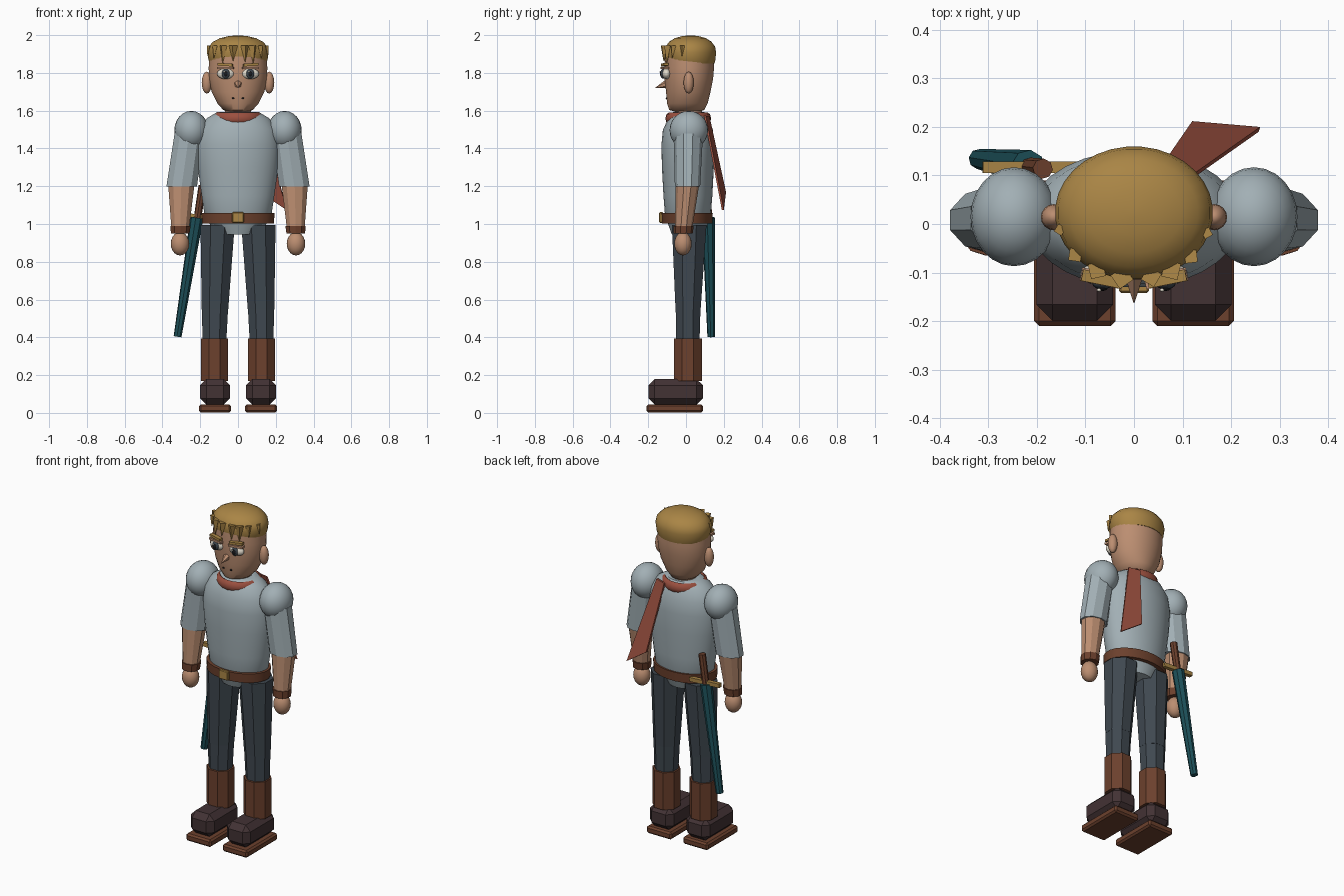
import bpy, bmesh, math
from mathutils import Vector, Matrix

if "Cube" in bpy.data.objects:
    bpy.data.objects.remove(bpy.data.objects["Cube"])

def mat(name, r, g, b):
    m = bpy.data.materials.new(name)
    m.diffuse_color = (r, g, b, 1)
    m.use_nodes = True
    m.node_tree.nodes["Principled BSDF"].inputs["Base Color"].default_value = m.diffuse_color
    return m

SKIN = mat("skin", .50, .27, .165)
GOLD = mat("golden_blond", .40, .235, .06)
STEEL = mat("steel", .36, .43, .46)
RED = mat("scarf_red", .33, .08, .05)
BROWN = mat("leather_brown", .15, .052, .026)
SHOE = mat("shoe_brown", .055, .032, .034)
PANTS = mat("slate_cloth", .05, .065, .08)
TEAL = mat("scabbard_teal", .012, .08, .10)
WHITE = mat("eye_white", .75, .70, .60)
BLACK = mat("pupil_black", .01, .01, .012)

def finish(name, bm, material, smooth):
    bmesh.ops.recalc_face_normals(bm, faces=bm.faces)
    me = bpy.data.meshes.new(name)
    bm.to_mesh(me)
    bm.free()
    me.materials.append(material)
    ob = bpy.data.objects.new(name, me)
    bpy.context.collection.objects.link(ob)
    if smooth:
        bpy.ops.object.select_all(action='DESELECT')
        bpy.context.view_layer.objects.active = ob
        ob.select_set(True)
        bpy.ops.object.shade_smooth_by_angle(angle=math.radians(50))
    return ob

def loft(name, rings, material, n=8, smooth=False, phase=0.5):
    """Stack elliptical rings given as (z, rx, ry, cx, cy)."""
    bm = bmesh.new()
    loops = []
    for z, rx, ry, cx, cy in rings:
        angles = [2 * math.pi * (i + phase) / n for i in range(n)]
        loops.append([bm.verts.new((cx + rx * math.cos(a), cy + ry * math.sin(a), z)) for a in angles])
    for a, b in zip(loops, loops[1:]):
        for i in range(n):
            j = (i + 1) % n
            bm.faces.new((a[i], a[j], b[j], b[i]))
    bm.faces.new(loops[0])
    bm.faces.new(loops[-1])
    return finish(name, bm, material, smooth)

def ball(name, c, r, material, n=24):
    bm = bmesh.new()
    bmesh.ops.create_uvsphere(bm, u_segments=n, v_segments=n // 2, radius=1)
    bmesh.ops.transform(bm, matrix=Matrix.Translation(c) @ Matrix.Diagonal((*r, 1)), verts=bm.verts)
    return finish(name, bm, material, True)

def box(name, c, size, material, rot=None, bevel=0):
    bm = bmesh.new()
    bmesh.ops.create_cube(bm, size=1)
    bmesh.ops.scale(bm, vec=size, verts=bm.verts)
    if bevel:
        bmesh.ops.bevel(bm, geom=bm.edges[:], offset=bevel, segments=1, affect='EDGES')
    bmesh.ops.transform(bm, matrix=Matrix.Translation(c) @ (rot or Matrix()), verts=bm.verts)
    return finish(name, bm, material, False)

def rod(name, a, b, ra, rb, material, n=8):
    """Straight tapered rod from a to b."""
    a, b = Vector(a), Vector(b)
    bm = bmesh.new()
    bmesh.ops.create_cone(bm, cap_ends=True, segments=n, radius1=ra, radius2=rb, depth=(b - a).length)
    q = (b - a).to_track_quat('Z', 'Y').to_matrix().to_4x4()
    bmesh.ops.transform(bm, matrix=Matrix.Translation((a + b) / 2) @ q, verts=bm.verts)
    return finish(name, bm, material, False)

# Torso, neck and head
loft("breastplate", [(.945, .10, .085, 0, .01), (1.0, .15, .105, 0, .01), (1.05, .178, .122, 0, .01),
     (1.15, .193, .13, 0, .01), (1.3, .214, .138, 0, .01), (1.42, .221, .141, 0, .01),
     (1.5, .208, .133, 0, .01), (1.56, .168, .107, 0, .012), (1.595, .11, .083, 0, .015)],
     STEEL, 32, True)
loft("neck", [(1.55, .07, .07, 0, .015), (1.65, .07, .07, 0, .015)], SKIN, 16, True)
loft("head", [(1.595, .045, .06, 0, .005), (1.605, .078, .093, 0, .004), (1.64, .11, .108, 0, .007),
     (1.70, .14, .118, 0, .012), (1.77, .154, .129, 0, .015), (1.83, .156, .132, 0, .017),
     (1.9, .15, .128, 0, .018)], SKIN, 32, True)
loft("hair_cap", [(1.85, .148, .126, 0, .025), (1.87, .157, .132, 0, .024), (1.91, .163, .137, 0, .023),
     (1.94, .157, .132, 0, .023), (1.967, .132, .112, 0, .023), (1.985, .097, .083, 0, .023),
     (1.996, .05, .045, 0, .023), (2.0, .01, .01, 0, .023)], GOLD, 32, True)

# Fringe locks: angle from the front, tip height, width
for i, (deg, tip, w) in enumerate([(-75, 1.89, .013), (-50, 1.88, .018), (-29, 1.855, .022), (-9, 1.865, .024),
                                   (13, 1.86, .022), (29, 1.855, .024), (48, 1.88, .018), (72, 1.89, .013)]):
    a = math.radians(deg)
    s, c = math.sin(a), -math.cos(a)
    rod(f"fringe_lock_{i}", (s * .158, .023 + c * .135, 1.945), (s * .167, .023 + c * .143, tip), w, .001, GOLD, 4)

# Face
rod("nose", (0, -.095, 1.745), (0, -.163, 1.722), .025, .001, SKIN, 6)
for i, x in enumerate((-.026, .026)):
    ball(f"mouth_dot_{i}", (x, -.103, 1.667), (.007, .005, .005), BLACK, 8)

# Scarf with a tail down the back
bm = bmesh.new()
grid = [[bm.verts.new(((.112 + .019 * math.cos(v)) * math.cos(u), .012 + (.102 + .019 * math.cos(v)) * math.sin(u),
                       1.56 + .032 * math.sin(v)))
         for v in [2 * math.pi * j / 8 for j in range(8)]] for u in [2 * math.pi * i / 24 for i in range(24)]]
for i in range(24):
    for j in range(8):
        k, l = (i + 1) % 24, (j + 1) % 8
        bm.faces.new((grid[i][j], grid[k][j], grid[k][l], grid[i][l]))
finish("scarf_ring", bm, RED, True)
bm = bmesh.new()
tail = [(.06, .125, 1.57), (.125, .105, 1.575), (.26, .20, 1.075), (.12, .212, 1.17)]
f = bm.faces.new([bm.verts.new(p) for p in tail])
ex = bmesh.ops.extrude_face_region(bm, geom=[f])
bmesh.ops.translate(bm, vec=(-.003, -.01, 0), verts=[v for v in ex['geom'] if isinstance(v, bmesh.types.BMVert)])
finish("scarf_tail", bm, RED, False)

# Belt
loft("belt", [(1.005, .192, .134, 0, .006), (1.06, .195, .137, 0, .006)], BROWN, 24, True)
box("belt_buckle", (0, -.132, 1.036), (.062, .02, .056), GOLD, bevel=.004)

# Paired parts
for s, side in ((-1, "right"), (1, "left")):
    # Eyes, brows and ears
    ball(f"{side}_eye", (s * .065, -.103, 1.797), (.046, .024, .029), WHITE)
    ball(f"{side}_iris", (s * .065, -.122, 1.797), (.021, .013, .026), PANTS, 16)
    ball(f"{side}_pupil", (s * .065, -.132, 1.797), (.011, .006, .015), BLACK, 12)
    ball(f"{side}_eye_glint", (s * .065 - .007, -.136, 1.807), (.005, .004, .005), WHITE, 8)
    turn = Matrix.Rotation(s * .2, 4, 'Z')
    box(f"{side}_eyelid", (s * .066, -.112, 1.827), (.088, .028, .012), SKIN, turn)
    box(f"{side}_brow", (s * .068, -.113, 1.845), (.08, .024, .014), GOLD, turn @ Matrix.Rotation(-s * .06, 4, 'Y'))
    ball(f"{side}_ear", (s * .165, .014, 1.75), (.027, .027, .058), SKIN, 16)
    # Arms
    ball(f"{side}_pauldron", (s * .247, .015, 1.498), (.09, .102, .102), STEEL)
    loft(f"{side}_sleeve", [(1.20, .085, .067, s * .298, .008), (1.48, .082, .078, s * .258, .012)], STEEL, 10)
    loft(f"{side}_forearm", [(.965, .048, .045, s * .306, -.014), (1.21, .073, .062, s * .300, .008)], SKIN, 10)
    loft(f"{side}_wristband", [(.95, .052, .05, s * .306, -.015), (.992, .056, .053, s * .304, -.012)], BROWN, 10)
    ball(f"{side}_hand", (s * .307, -.016, .897), (.049, .046, .062), SKIN, 20)
    # Legs and boots
    loft(f"{side}_thigh", [(.55, .076, .072, s * .122, .011), (.995, .098, .099, s * .108, .017)], PANTS)
    loft(f"{side}_shin", [(.36, .067, .066, s * .125, .010), (.55, .075, .071, s * .122, .011)], PANTS)
    loft(f"{side}_boot_shaft", [(.17, .078, .080, s * .124, .010), (.395, .078, .080, s * .124, .010)], BROWN)
    box(f"{side}_boot_foot", (s * .122, -.055, .113), (.158, .288, .135), SHOE, bevel=.033)
    box(f"{side}_boot_sole", (s * .122, -.06, .025), (.168, .30, .044), BROWN, bevel=.01)

# Sheathed sword on the right hip
rod("scabbard", (-.218, .118, 1.035), (-.320, .134, .405), .035, .021, TEAL)
rod("sword_grip", (-.215, .117, 1.03), (-.188, .114, 1.205), .02, .021, BROWN)
box("sword_guard", (-.212, .117, 1.042), (.20, .024, .024), GOLD, Matrix.Rotation(.06, 4, 'Y'))

# Settle the figure on the ground
for ob in bpy.context.collection.objects:
    ob.location.z -= .0015
